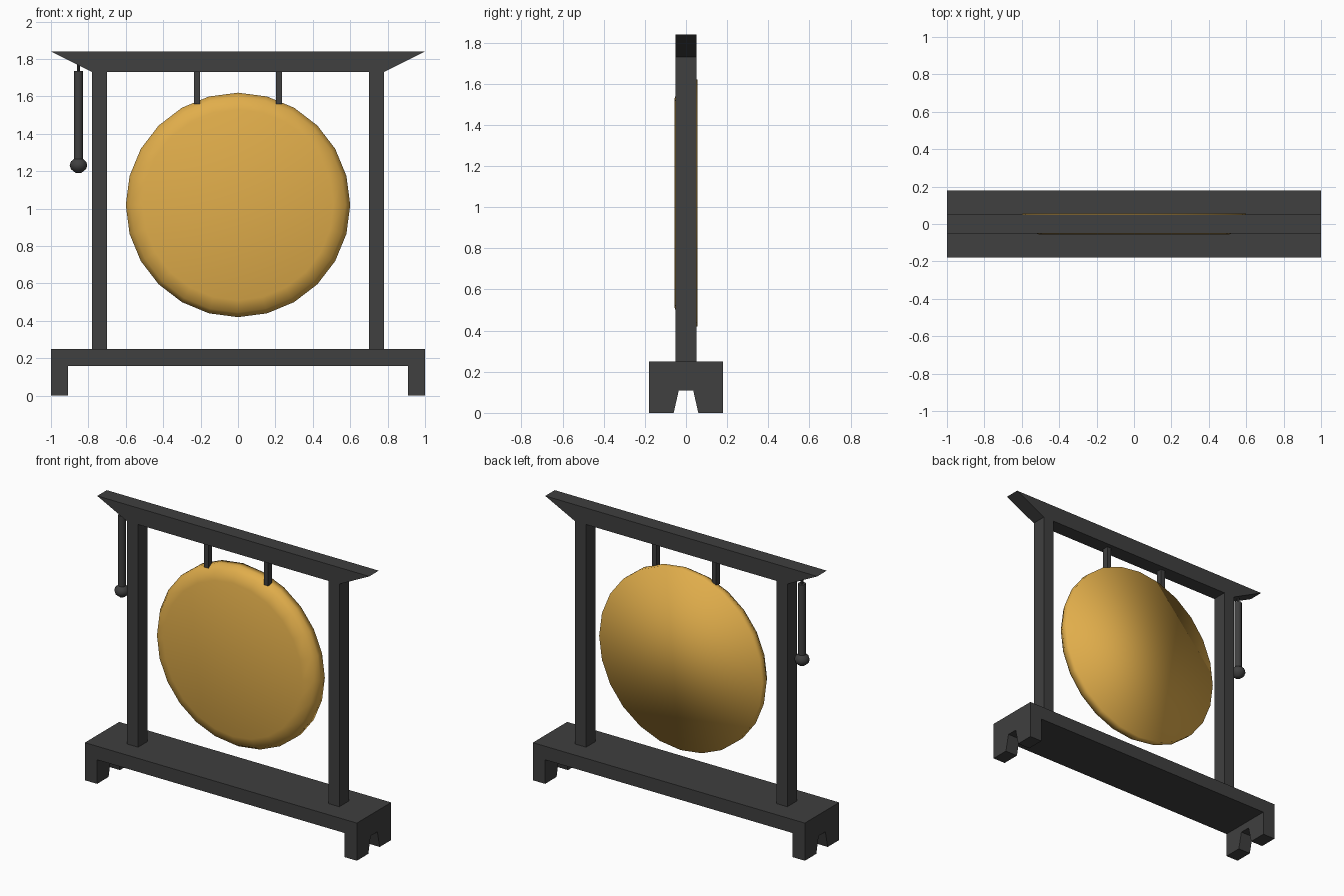
import bpy, bmesh
from math import radians, cos, sin, pi

if "Cube" in bpy.data.objects:
    bpy.data.objects.remove(bpy.data.objects["Cube"])


def finish(name, bm, smooth=None):
    bmesh.ops.recalc_face_normals(bm, faces=bm.faces)
    me = bpy.data.meshes.new(name)
    bm.to_mesh(me)
    bm.free()
    ob = bpy.data.objects.new(name, me)
    bpy.context.collection.objects.link(ob)
    if smooth is not None:
        bpy.context.view_layer.objects.active = ob
        ob.select_set(True)
        if smooth >= 180:
            bpy.ops.object.shade_smooth()
        else:
            bpy.ops.object.shade_smooth_by_angle(angle=radians(smooth))
        ob.select_set(False)
    return ob


def prism(name, pts, axis, lo, hi):
    """Extrude a profile along x (points are y,z) or y (points are x,z)."""
    bm = bmesh.new()
    place = (lambda p, d: (d, *p)) if axis == 'x' else (lambda p, d: (p[0], d, p[1]))
    face = bm.faces.new([bm.verts.new(place(p, lo)) for p in pts])
    new = bmesh.ops.extrude_face_region(bm, geom=[face])['geom']
    step = (hi - lo, 0, 0) if axis == 'x' else (0, hi - lo, 0)
    bmesh.ops.translate(bm, vec=step, verts=[v for v in new if isinstance(v, bmesh.types.BMVert)])
    return finish(name, bm)


def box(name, x0, x1, y0, y1, z0, z1):
    return prism(name, [(x0, z0), (x1, z0), (x1, z1), (x0, z1)], 'y', y0, y1)


def lathe(name, rings, sides, place, smooth):
    """Closed stack of rings (radius, offset) with flat end caps."""
    bm = bmesh.new()
    loops = [[bm.verts.new(place(r * cos(2 * pi * i / sides), r * sin(2 * pi * i / sides), h))
              for i in range(sides)] for r, h in rings]
    for a, b in zip(loops, loops[1:]):
        for i in range(sides):
            j = (i + 1) % sides
            bm.faces.new((a[i], a[j], b[j], b[i]))
    bm.faces.new(loops[0])
    bm.faces.new(loops[-1])
    return finish(name, bm, smooth)


def paint(ob, name, color):
    mat = bpy.data.materials.get(name) or bpy.data.materials.new(name)
    mat.diffuse_color = color
    mat.use_nodes = True
    mat.node_tree.nodes["Principled BSDF"].inputs["Base Color"].default_value = mat.diffuse_color
    ob.data.materials.append(mat)


dark = []

# base board and notched feet
dark.append(box('base_board', -0.91, 0.91, -0.18, 0.18, 0.16, 0.25))
foot = [(-0.18, 0), (-0.06, 0), (-0.035, 0.11), (0.035, 0.11),
        (0.06, 0), (0.18, 0), (0.18, 0.25), (-0.18, 0.25)]
for side, s in (('left', -1), ('right', 1)):
    dark.append(prism(side + '_foot', foot, 'x', *sorted((s * 0.91, s * 1.0))))
    # posts and gong hangers
    dark.append(box(side + '_post', *sorted((s * 0.70, s * 0.78)), -0.05, 0.05, 0.25, 1.73))
    dark.append(box(side + '_hanger', s * 0.22 - 0.016, s * 0.22 + 0.016, -0.02, 0.02, 1.56, 1.73))

# top beam with flared ends
dark.append(prism('top_beam', [(-0.78, 1.73), (0.78, 1.73), (1.0, 1.84), (-1.0, 1.84)],
                  'y', -0.05, 0.05))

# mallet hanging under the left beam end
MX = -0.853
upright = lambda a, b, h: (MX + a, b, h)
dark.append(lathe('mallet_cord', [(0.008, 1.72), (0.008, 1.77)], 8, upright, 40))
dark.append(lathe('mallet_handle', [(0.024, 1.24), (0.024, 1.735)], 12, upright, 40))
ball = [(max(0.047 * sin(t), 0.016), 1.232 - 0.04 * cos(t)) for t in [pi * k / 6 for k in range(7)]]
dark.append(lathe('mallet_head', ball, 12, upright, 60))

for ob in dark:
    paint(ob, 'dark_wood', (0.05, 0.05, 0.05, 1))

# gong with a rounded front rim and flat back
gong = lathe('gong', [(0.51, -0.055), (0.575, -0.03), (0.6, 0.01), (0.6, 0.055)], 24,
             lambda a, b, h: (a, h, 1.02 + b), 180)
paint(gong, 'brass', (0.75, 0.42, 0.07, 1))
